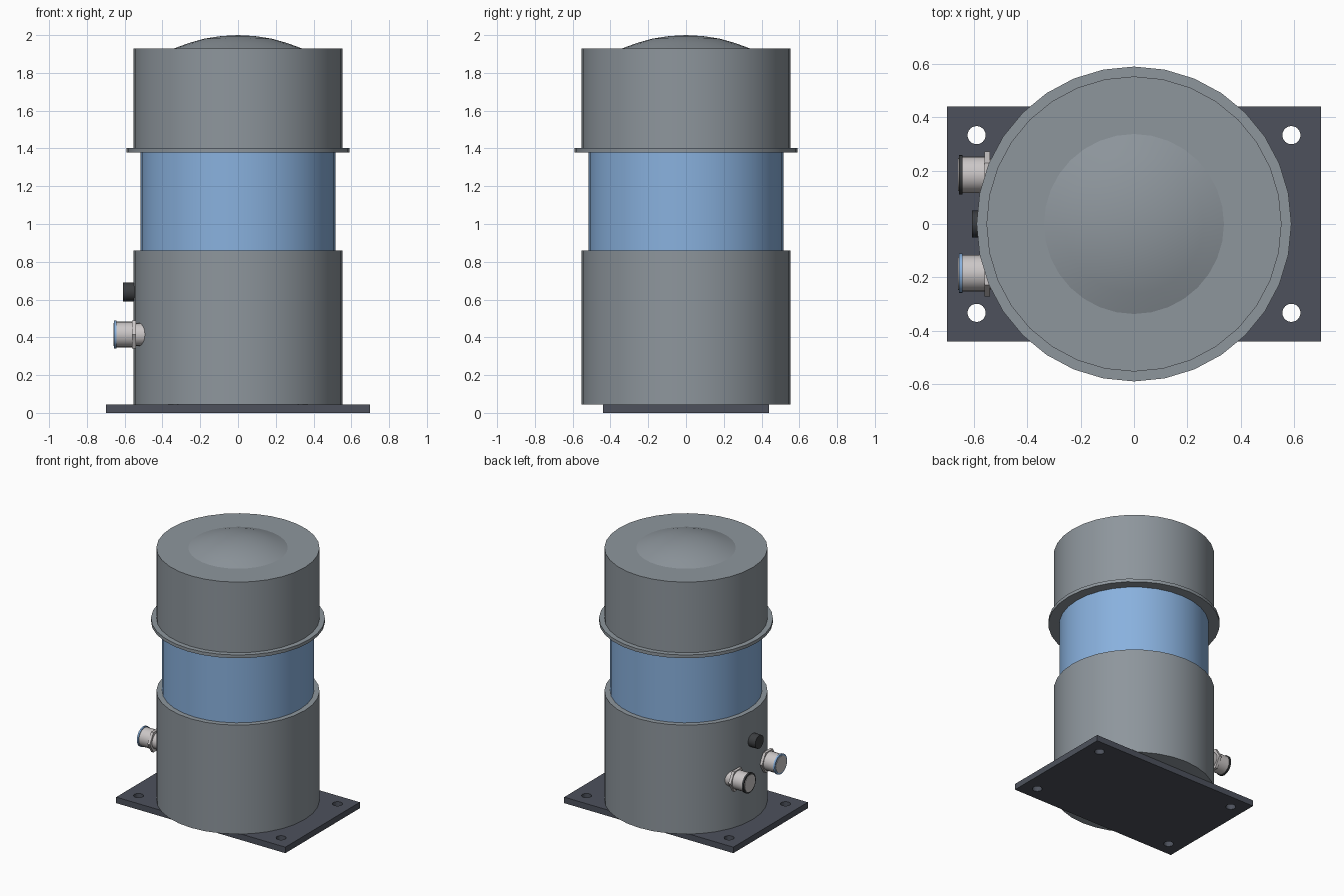
import bpy
import bmesh
from math import cos, sin, pi, radians
from mathutils import Matrix

if "Cube" in bpy.data.objects:
    bpy.data.objects.remove(bpy.data.objects["Cube"])


def material(name, rgb):
    m = bpy.data.materials.new(name)
    m.use_nodes = True
    m.diffuse_color = (*rgb, 1)
    m.node_tree.nodes["Principled BSDF"].inputs["Base Color"].default_value = (*rgb, 1)
    return m


GREY = material("housing grey", (0.27, 0.305, 0.335))
BLUE = material("band blue", (0.25, 0.44, 0.73))
DARK = material("plate charcoal", (0.074, 0.083, 0.107))
BLACK = material("cap black", (0.045, 0.048, 0.052))
METAL = material("connector metal", (0.60, 0.57, 0.57))


def lathe(name, profile, mat, sides=32, place=Matrix(), smooth=True):
    """Spin (radius, height) points around z, close the ends, then place."""
    bm = bmesh.new()
    rings = []
    for r, z in profile:
        if r == 0:
            rings.append([bm.verts.new((0, 0, z))])
        else:
            rings.append([bm.verts.new((r * cos(2 * pi * i / sides), r * sin(2 * pi * i / sides), z))
                          for i in range(sides)])
    for a, b in zip(rings, rings[1:]):
        for i in range(sides):
            j = (i + 1) % sides
            if len(b) == 1:
                bm.faces.new((a[i], a[j], b[0]))
            else:
                bm.faces.new((a[i], a[j], b[j], b[i]))
    for ring in (rings[0], rings[-1]):
        if len(ring) > 1:
            bm.faces.new(ring)
    bmesh.ops.recalc_face_normals(bm, faces=bm.faces)
    bm.transform(place)
    mesh = bpy.data.meshes.new(name)
    bm.to_mesh(mesh)
    bm.free()
    mesh.materials.append(mat)
    obj = bpy.data.objects.new(name, mesh)
    bpy.context.collection.objects.link(obj)
    if smooth:
        bpy.ops.object.select_all(action="DESELECT")
        obj.select_set(True)
        bpy.context.view_layer.objects.active = obj
        bpy.ops.object.shade_smooth_by_angle(angle=radians(30))
    return obj


# Base plate with four bolt holes
bpy.ops.mesh.primitive_cube_add(size=1, location=(0, 0, 0.0225))
plate = bpy.context.object
plate.name = "base_plate"
plate.scale = (1.4, 0.88, 0.045)
bpy.ops.object.transform_apply(location=True, rotation=False, scale=True)
plate.data.materials.append(DARK)
cutters = []
for sx in (-1, 1):
    for sy in (-1, 1):
        hole = lathe("hole_cutter", [(0.034, -0.1), (0.034, 0.1)], DARK, 24,
                     Matrix.Translation((sx * 0.59, sy * 0.333, 0)), False)
        hole.hide_render = True
        cutters.append(hole)
        mod = plate.modifiers.new("bolt_hole", "BOOLEAN")
        mod.operation = "DIFFERENCE"
        mod.solver = "EXACT"
        mod.object = hole
bpy.context.view_layer.update()
cut = bpy.data.meshes.new_from_object(plate.evaluated_get(bpy.context.evaluated_depsgraph_get()))
plate.modifiers.clear()
plate.data = cut
for hole in cutters:
    bpy.data.objects.remove(hole)

# Housing stack
lathe("lower_housing", [(0.553, 0.045), (0.553, 0.86)], GREY)
lathe("middle_band", [(0.515, 0.85), (0.515, 1.385)], BLUE)
lathe("flange", [(0.59, 1.378), (0.59, 1.402)], GREY)
lathe("upper_housing", [(0.553, 1.39), (0.553, 1.93)], GREY)
lathe("top_dome", [(0.34, 1.929), (0.26, 1.958), (0.18, 1.981), (0.09, 1.995), (0, 2.0)], GREY)


def sideways(y, z):
    """Turn the local z axis to point along -x."""
    return Matrix.Translation((0, y, z)) @ Matrix.Rotation(-pi / 2, 4, "Y")


# Two side connectors, each with a hexagonal nut and a coloured end ring
for side, y, ring_mat in (("right_front", -0.185, BLUE), ("right_rear", 0.185, BLACK)):
    place = sideways(y, 0.415)
    lathe(side + "_connector_neck", [(0.06, 0.45), (0.06, 0.56)], METAL, 24, place)
    lathe(side + "_connector_nut", [(0.086, 0.54), (0.086, 0.56)], METAL, 6,
          place @ Matrix.Rotation(pi / 2, 4, "Z"), False)
    lathe(side + "_connector_barrel", [(0.068, 0.55), (0.068, 0.65)], METAL, 24, place)
    lathe(side + "_connector_ring", [(0.074, 0.643), (0.074, 0.656)], ring_mat, 24, place)
    lathe(side + "_connector_face", [(0.062, 0.65), (0.062, 0.659)], METAL, 24, place)

# Small dark plug above the connectors
lathe("vent_plug", [(0.05, 0.5), (0.05, 0.608)], BLACK, 16, sideways(0, 0.64))
